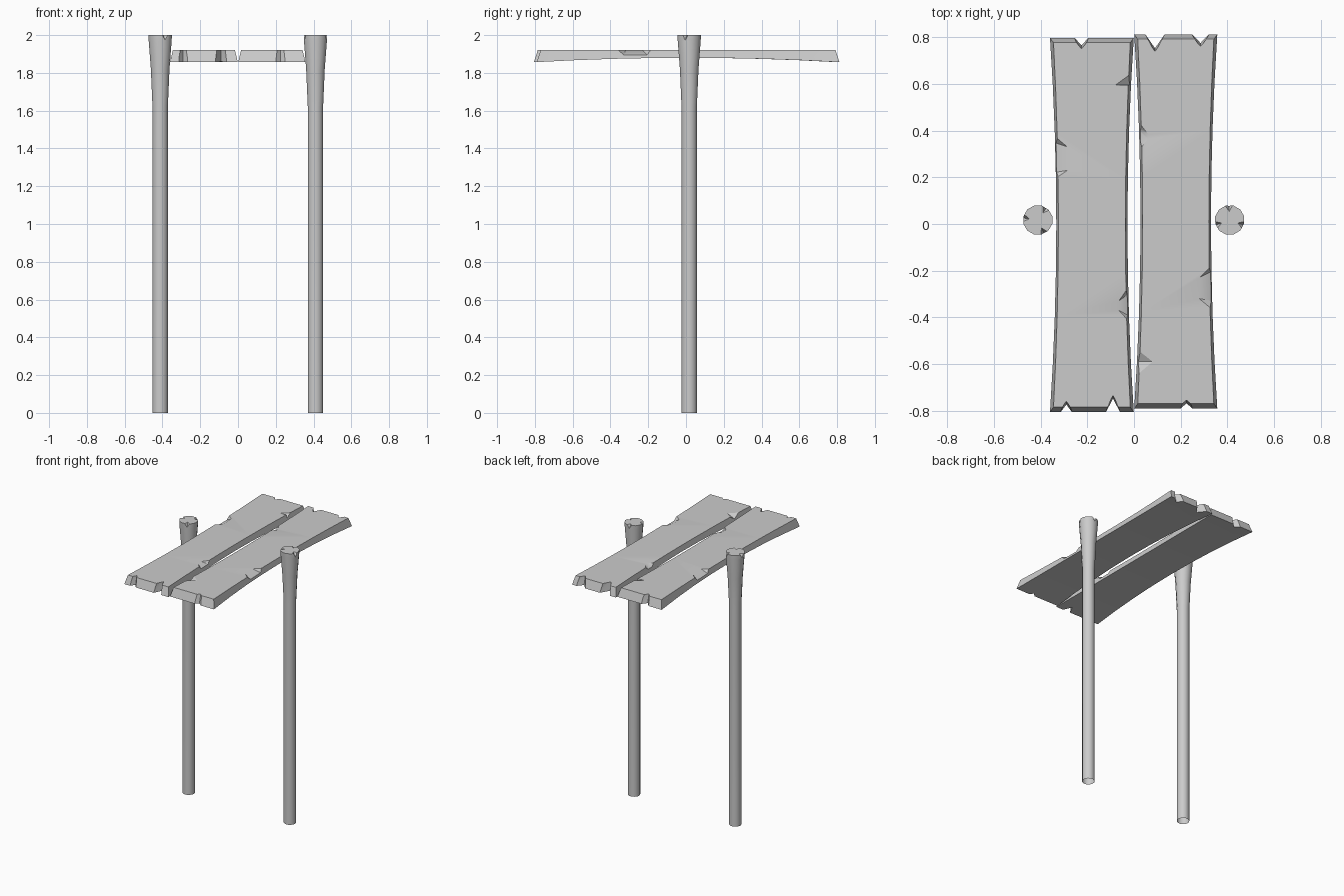
import bpy, bmesh, math

if "Cube" in bpy.data.objects:
    bpy.data.objects.remove(bpy.data.objects["Cube"])

Z_TOP, Z_LOW = 1.92, 1.857


def make_object(name, bm):
    mesh = bpy.data.meshes.new(name)
    bmesh.ops.recalc_face_normals(bm, faces=bm.faces)
    bm.to_mesh(mesh)
    bm.free()
    ob = bpy.data.objects.new(name, mesh)
    bpy.context.collection.objects.link(ob)
    return ob


def add_hull(bm, points):
    vs = [bm.verts.new(p) for p in points]
    bmesh.ops.convex_hull(bm, input=vs)


def carve(ob, hulls):
    """Subtract convex chips from the object and apply the result."""
    bm = bmesh.new()
    for pts in hulls:
        add_hull(bm, pts)
    cutter = make_object(ob.name + "_cutter", bm)
    cutter.hide_render = True
    mod = ob.modifiers.new("chips", 'BOOLEAN')
    mod.operation, mod.solver, mod.object = 'DIFFERENCE', 'EXACT', cutter
    deps = bpy.context.evaluated_depsgraph_get()
    ob_mesh = bpy.data.meshes.new_from_object(ob.evaluated_get(deps))
    ob.modifiers.clear()
    ob.data = ob_mesh
    bpy.data.objects.remove(cutter)


def smooth(ob):
    bpy.ops.object.select_all(action='DESELECT')
    ob.select_set(True)
    bpy.context.view_layer.objects.active = ob
    bpy.ops.object.shade_smooth_by_angle(angle=math.radians(32))


# Posts: lathed profile flaring at the top, open underneath
def post(name, cx, cy, notch_angles, n=12):
    profile = [(0.042, 0), (0.042, 1.62), (0.051, 1.82), (0.063, 1.97), (0.064, 2.0)]
    bm = bmesh.new()
    rings = [[bm.verts.new((cx + r * math.cos(2 * math.pi * (i + .5) / n),
                            cy + r * math.sin(2 * math.pi * (i + .5) / n), z))
              for i in range(n)] for r, z in profile]
    for a, b in zip(rings, rings[1:]):
        for i in range(n):
            j = (i + 1) % n
            bm.faces.new((a[i], a[j], b[j], b[i]))
    bm.faces.new(rings[0][::-1])
    bm.faces.new(rings[-1])
    ob = make_object(name, bm)

    hulls = []
    for deg in notch_angles:
        c, s = math.cos(math.radians(deg)), math.sin(math.radians(deg))
        local = [(.037, 0, 2), (.08, .027, 2), (.08, -.027, 2),
                 (.037, 0, 2.03), (.08, .027, 2.03), (.08, -.027, 2.03), (.08, 0, 1.953)]
        hulls.append([(cx + r * c - w * s, cy + r * s + w * c, z) for r, w, z in local])
    carve(ob, hulls)

    bm = bmesh.new()
    bm.from_mesh(ob.data)
    bm.normal_update()
    low = [f for f in bm.faces if all(v.co.z < .001 for v in f.verts)]
    bmesh.ops.delete(bm, geom=low, context='FACES_ONLY')
    bm.to_mesh(ob.data)
    bm.free()
    smooth(ob)


post("left_post", -0.412, 0.017, (172, 55, -65))
post("right_post", 0.41, 0.017, (93, 200, -20))


# Planks: waisted, bevelled boards with arched undersides
def plank(name, x0, x1, y0, y1, notches, chips, n=8):
    bm = bmesh.new()
    loops = []
    for i in range(n + 1):
        t = 2 * i / n - 1
        waist = 0.027 * (1 - t * t)
        cy, half = (y0 + y1) / 2, (y1 - y0) / 2
        zb = Z_LOW + 0.023 * (1 - t * t)
        a, b = x0 + waist, x1 - waist
        yb, yt = cy + t * half, cy + t * (half - 0.02)
        bev = 0.009 + 0.006 * t * t
        loops.append([bm.verts.new(p) for p in (
            (a, yb, zb), (b, yb, zb), (b - bev, yt, Z_TOP), (a + bev, yt, Z_TOP))])
    for p, q in zip(loops, loops[1:]):
        for i in range(4):
            j = (i + 1) % 4
            bm.faces.new((p[i], p[j], q[j], q[i]))
    bm.faces.new(loops[0])
    bm.faces.new(loops[-1][::-1])
    ob = make_object(name, bm)

    hulls = []
    # V notches through the ends: centre x, end sign, tip y on top, half width
    for x, sgn, tip, w in notches:
        hulls.append([(x, tip + sgn * .02, 1.83), (x, tip - sgn * .005, 1.94)] +
                     [(x + k * w * 1.4, sgn * 0.84, z) for k in (-1, 1) for z in (1.83, 1.94)])
    # Edge chips: inner x, outer x, inner y range, outer y range, low y range
    for xi, xo, inner, outer, low in chips:
        top = [(xi, y) for y in inner] + [(xo, y) for y in outer]
        hulls.append([(x, y, z) for x, y in top for z in (Z_TOP, 1.95)] +
                     [(xo, y, 1.89) for y in low])
    carve(ob, hulls)
    smooth(ob)


plank("left_plank", -0.36, -0.001, -0.805, 0.797,
      [(-.225, 1, .752, .045), (-.29, -1, -.76, .032), (-.09, -1, -.735, .032)],
      [(-.285, -.345, (.23, .33), (.19, .38), (.22, .35)),
       (-.08, -.005, (.595,), (.595, .65), (.597,)),
       (-.065, -.01, (-.37, -.33), (-.43, -.25), (-.40, -.29))])
plank("right_plank", 0.001, 0.357, -0.79, 0.812,
      [(.09, 1, .74, .04), (.285, 1, .762, .04), (.225, -1, -.755, .055)],
      [(.06, .01, (.365, .385), (.30, .45), (.34, .41)),
       (.08, .01, (-.59,), (-.535, -.65), (-.59,)),
       (.28, .34, (-.32, -.23), (-.37, -.17), (-.33, -.20))])
